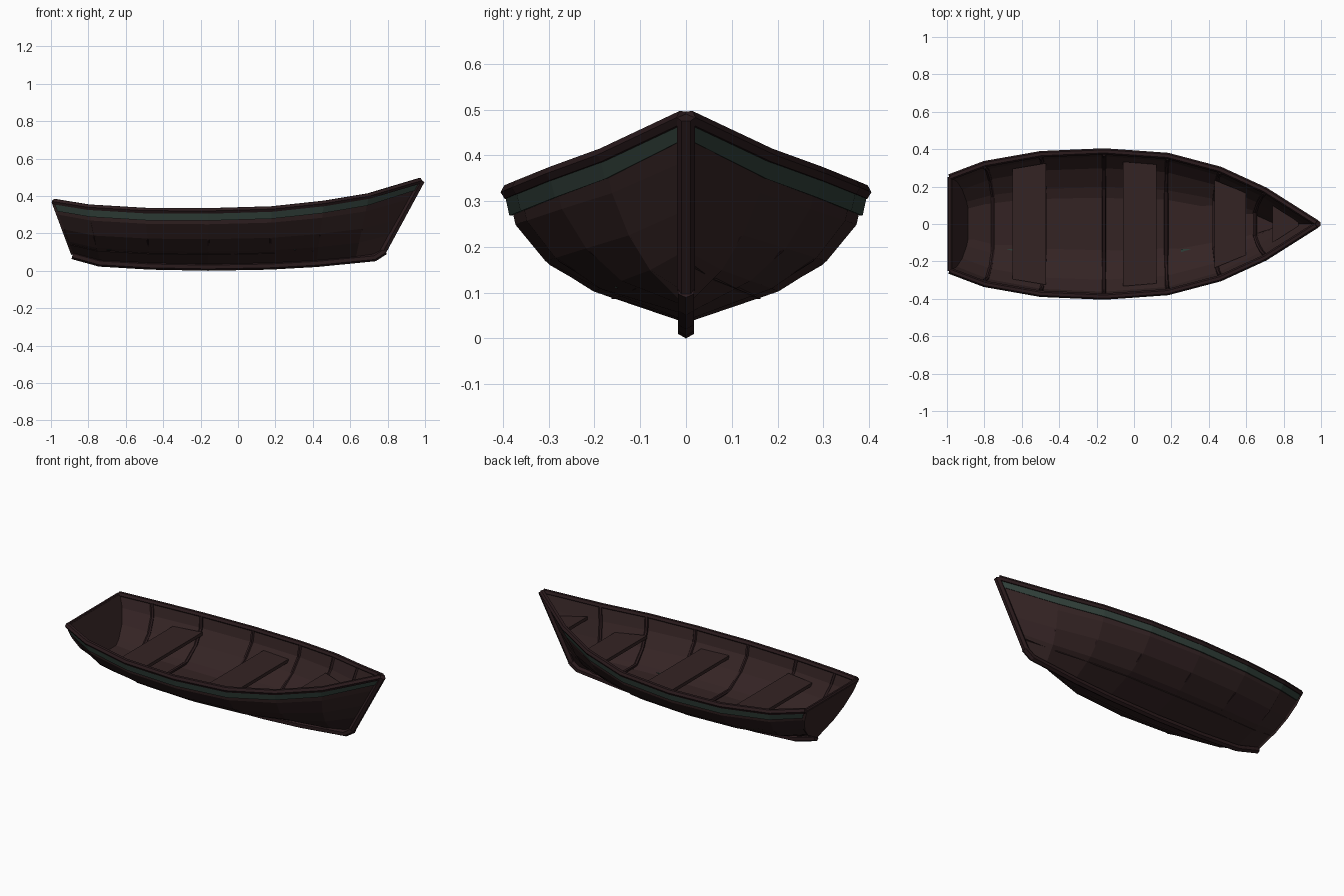
import bpy, bmesh
from math import pi
from mathutils import Vector

if "Cube" in bpy.data.objects:
    bpy.data.objects.remove(bpy.data.objects["Cube"])


def material(name, rgb):
    m = bpy.data.materials.new(name)
    m.use_nodes = True
    m.diffuse_color = (*rgb, 1)
    m.node_tree.nodes["Principled BSDF"].inputs["Base Color"].default_value = (*rgb, 1)
    return m


WOOD = material("dark brown wood", (0.034, 0.017, 0.0172))
TRIM = material("darker trim wood", (0.023, 0.0105, 0.0118))
GREEN = material("dull green paint", (0.03, 0.05, 0.041))

# Hull stations, stern to bow
KEEL_X = [-.88, -.74, -.47, -.16, .17, .42, .63, .77]
RAIL_X = [-.985, -.8, -.5, -.16, .18, .46, .7, .975]
KEEL_Z = [.089, .053, .039, .034, .039, .052, .07, .1]
RAIL_Z = [.37, .34, .322, .32, .33, .36, .40, .482]
BEAM = [.25, .32, .373, .388, .364, .29, .18, .006]
STRAIGHT = [.1, .05, 0, 0, .02, .12, .3, 1]
HEIGHTS = [0, .24, .47, .75, 1]
FULLNESS = [0, .52, .79, .96, 1]
STATIONS = range(len(BEAM))


def section(s, t, side=1, out=0.0):
    """Point on station s at height fraction t, moved sideways by out."""
    j = max(i for i in range(4) if HEIGHTS[i] <= t)
    u = (t - HEIGHTS[j]) / (HEIGHTS[j + 1] - HEIGHTS[j])
    full = FULLNESS[j] + u * (FULLNESS[j + 1] - FULLNESS[j])
    full += (t - full) * STRAIGHT[s]
    y = max(BEAM[s] * full + (out if t > 0 else 0), 0)
    return Vector((KEEL_X[s] + (RAIL_X[s] - KEEL_X[s]) * t, side * y,
                   KEEL_Z[s] + (RAIL_Z[s] - KEEL_Z[s]) * t))


def profile(s):
    """Whole cross-section from the right rail under the keel to the left rail."""
    return ([section(s, t, -1) for t in reversed(HEIGHTS)] +
            [section(s, t) for t in HEIGHTS[1:]])


def make(name, bm, mat, thickness, offset):
    me = bpy.data.meshes.new(name)
    bm.to_mesh(me)
    bm.free()
    me.materials.append(mat)
    ob = bpy.data.objects.new(name, me)
    bpy.context.collection.objects.link(ob)
    mod = ob.modifiers.new("thickness", "SOLIDIFY")
    mod.thickness = thickness
    mod.offset = offset


def skin(name, rows, mat, thickness):
    bm = bmesh.new()
    grid = [[bm.verts.new(p) for p in row] for row in rows]
    for a, b in zip(grid, grid[1:]):
        for j in range(len(a) - 1):
            bm.faces.new((a[j], a[j + 1], b[j + 1], b[j]))
    make(name, bm, mat, thickness, -1)


def plate(name, outline, mat, thickness, offset=-1):
    bm = bmesh.new()
    bm.faces.new([bm.verts.new(p) for p in outline])
    make(name, bm, mat, thickness, offset)


def beam(name, points, radius, mat, tilt=0.0):
    """Six-sided timber along a path."""
    cu = bpy.data.curves.new(name, "CURVE")
    cu.dimensions = "3D"
    cu.bevel_depth = radius
    cu.bevel_resolution = 1
    cu.use_fill_caps = True
    sp = cu.splines.new("POLY")
    sp.points.add(len(points) - 1)
    for p, co in zip(sp.points, points):
        p.co = (*co, 1)
        p.tilt = tilt
    sp.use_smooth = False
    cu.materials.append(mat)
    ob = bpy.data.objects.new(name, cu)
    bpy.context.collection.objects.link(ob)


# Hull shell, transom and floor
skin("hull", [profile(s) for s in STATIONS], WOOD, .012)
plate("transom", profile(0), WOOD, .025, 0)
skin("floor", [[section(s, .21, 1, -.014), section(s, .21, -1, -.014)]
               for s in STATIONS], WOOD, .008)

# Painted strakes and gunwales on both sides
for side, label in ((1, "left"), (-1, "right")):
    rows = []
    for s in STATIONS:
        h = RAIL_Z[s] - KEEL_Z[s]
        row = [section(s, 1 - d / h, side, .009) for d in (.052, .008)]
        rows.append(row if side > 0 else row[::-1])
    skin(label + "_painted_strake", rows, GREEN, .009)
    beam(label + "_gunwale", [section(s, 1, side) for s in STATIONS], .017, TRIM)
beam("transom_cap", [section(0, 1, -1), section(0, 1, 1)], .011, TRIM)

# Keel and stem
beam("keel", [(-.885, 0, .082), (-.74, 0, .042), (-.47, 0, .026), (-.16, 0, .02),
              (.17, 0, .026), (.42, 0, .04), (.73, 0, .07), (.785, 0, .106)],
     .02, TRIM, pi / 6)
beam("stem", [(.777, 0, .105), (.982, 0, .483)], .02, TRIM)

# Ribs up the sides and across the floor
for s in list(STATIONS)[1:-1]:
    half = [section(s, t, 1, -.014) for t in HEIGHTS[1:]]
    half[0].z += .005
    other = [Vector((p.x, -p.y, p.z)) for p in reversed(half)]
    beam(f"rib_{s}", other + half, .011, TRIM)

# Benches and bow shelf: back x, half width, front x, half width, height
BOARDS = {"stern_bench": (-.65, .295, -.47, .325, .245),
          "middle_bench": (-.06, .333, .12, .318, .24),
          "forward_bench": (.43, .235, .6, .165, .27),
          "bow_shelf": (.74, .1, .88, .01, .355)}
for name, (x0, w0, x1, w1, z) in BOARDS.items():
    plate(name, [(x0, -w0, z), (x1, -w1, z), (x1, w1, z), (x0, w0, z)], WOOD, .02)

# Knees under the bench ends
for name in ("stern_bench", "middle_bench", "forward_bench"):
    x0, w0, x1, w1, z = BOARDS[name]
    x, w = (x0 + x1) / 2, (w0 + w1) / 2
    for side, label in ((1, "left"), (-1, "right")):
        plate(f"{name}_{label}_knee",
              [(x, side * (w - .01), z - .015), (x, side * (w - .13), z - .015),
               (x, side * (w - .05), z - .065)], TRIM, .03, 0)

# Small painted patches at the floor edge
for name, x, z in (("rear_patch", -.67, .118), ("front_patch", .28, .116)):
    plate(name, [(x - .03, -.155, z), (x + .03, -.155, z),
                 (x + .03, -.135, z), (x - .03, -.135, z)], GREEN, .006)
